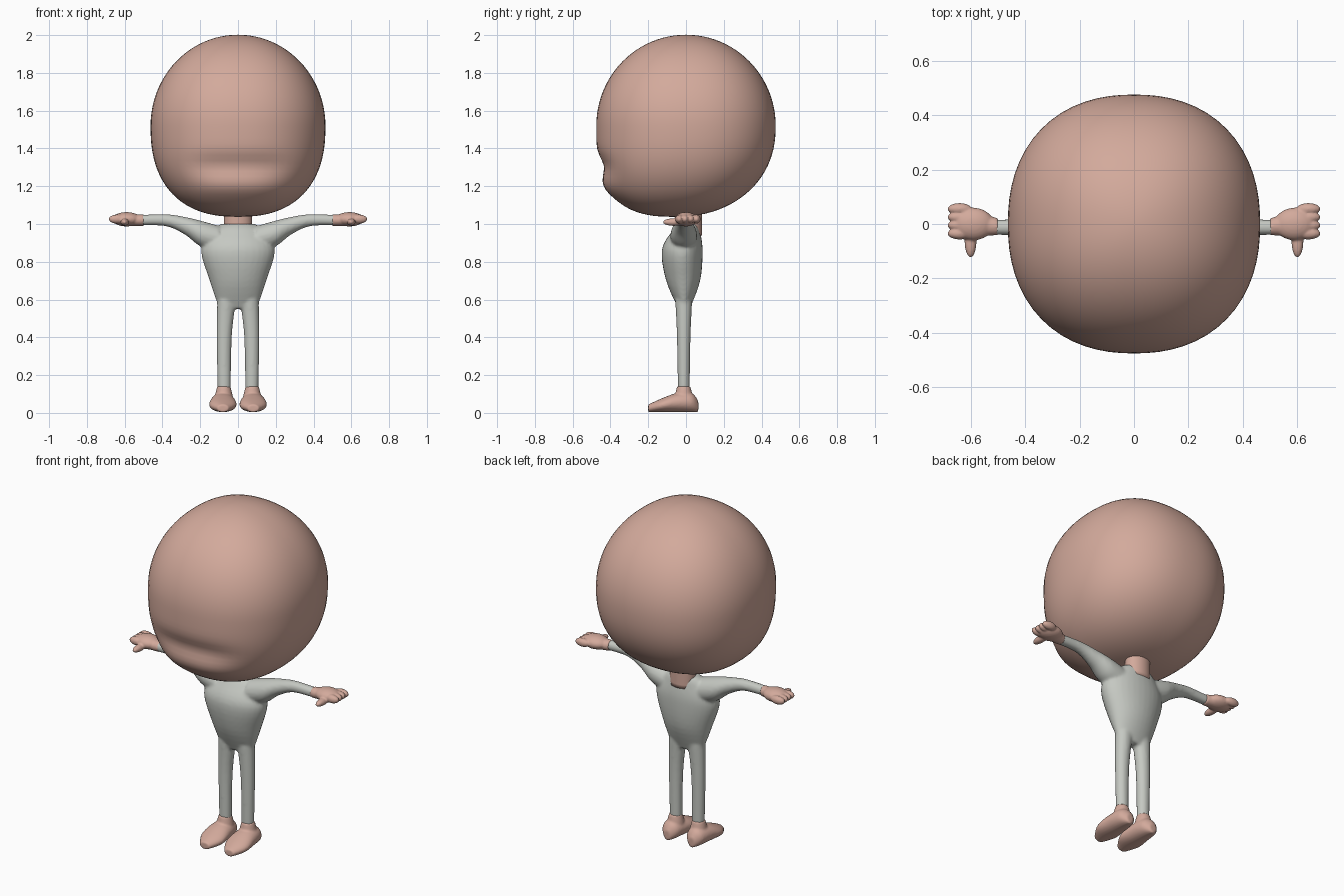
import bpy, bmesh, math
from mathutils import Matrix, Vector

if "Cube" in bpy.data.objects:
    bpy.data.objects.remove(bpy.data.objects["Cube"], do_unlink=True)


def make_material(name, red, green, blue):
    material = bpy.data.materials.new(name)
    material.use_nodes = True
    colour = (red, green, blue, 1)
    material.diffuse_color = colour
    material.node_tree.nodes["Principled BSDF"].inputs["Base Color"].default_value = colour
    return material


skin = make_material("skin pink", 0.65, 0.4, 0.33)
cloth = make_material("suit grey", 0.56, 0.58, 0.54)


def blend_rings(rings, steps=5):
    """Pass a smooth curve through every value of the given rings."""
    last = len(rings) - 1
    result = []
    for index in range(last):
        before, start = rings[max(index - 1, 0)], rings[index]
        end, after = rings[index + 1], rings[min(index + 2, last)]
        for step in range(steps):
            t = step / steps
            ease = t * t * (3 - 2 * t)
            leave, arrive = t * (1 - t) ** 2 / 2, t * t * (t - 1) / 2
            result.append([
                b + (c - b) * ease + (c - a) * leave + (d - b) * arrive
                for a, b, c, d in zip(before, start, end, after)])
    return result + [rings[last]]


def loft(bm, axis, rings, side=1, sides=32):
    """Rings hold a centre x, y, z and two radii across the axis."""
    across = [Vector(v) for v in Matrix.Identity(3)]
    del across["xyz".index(axis)]
    loops = []
    for x, y, z, wide, deep in blend_rings(rings):
        loop = []
        for corner in range(sides):
            angle = math.tau * corner / sides
            point = Vector((x, y, z))
            point += across[0] * wide * math.cos(angle) + across[1] * deep * math.sin(angle)
            point.x *= side
            loop.append(bm.verts.new(point))
        loops.append(loop)
    for lower, upper in zip(loops, loops[1:]):
        for a in range(sides):
            b = (a + 1) % sides
            bm.faces.new((lower[a], lower[b], upper[b], upper[a]))
    bm.faces.new(loops[0])
    bm.faces.new(loops[-1])


def ball(bm, centre, radii, side=1):
    """Add an ellipsoid, placed on the chosen side."""
    x, y, z = centre
    place = Matrix.Translation((x * side, y, z)) @ Matrix.Diagonal((*radii, 1))
    bmesh.ops.create_uvsphere(bm, u_segments=24, v_segments=16, radius=1, matrix=place)


def finish(bm, name, material, voxel=None):
    bmesh.ops.recalc_face_normals(bm, faces=bm.faces)
    for face in bm.faces:
        face.smooth = True
    mesh = bpy.data.meshes.new(name)
    bm.to_mesh(mesh)
    bm.free()
    mesh.materials.append(material)
    part = bpy.data.objects.new(name, mesh)
    bpy.context.collection.objects.link(part)
    # Fuse overlapping pieces into one soft skin
    if voxel:
        fuse = part.modifiers.new("fuse", "REMESH")
        fuse.mode = "VOXEL"
        fuse.voxel_size = voxel
        fuse.use_smooth_shade = True
        soften = part.modifiers.new("soften", "SMOOTH")
        soften.iterations = 4


# Head: a round dome above, a boxier jaw pushed forward below
bm = bmesh.new()
bmesh.ops.create_uvsphere(bm, u_segments=64, v_segments=48, radius=1)
for vert in bm.verts:
    x, y, height = vert.co
    jaw = max(-height, 0)
    power = 2.4 if jaw else 2
    ring = max(1 - abs(height) ** power, 0) ** (1 / power)
    square = (abs(x) ** 2.25 + abs(y) ** 2.25) ** (1 / 2.25)
    spread = ring / max(square, 0.001)
    vert.co = (x * spread * 0.463, y * spread * 0.475 - 0.07 * jaw ** 2, 1.52 + height * 0.482)
    # Dent above the muzzle and a slight bulge on it
    if vert.co.y < -0.1:
        centred = math.exp(-(vert.co.x * 4) ** 4)
        dent = math.exp(-((vert.co.z - 1.31) * 18) ** 2)
        bulge = math.exp(-((vert.co.z - 1.19) * 18) ** 2)
        vert.co.y += centred * (0.025 * dent - 0.015 * bulge)
finish(bm, "head", skin)

# Neck
bm = bmesh.new()
loft(bm, "z", [(0, 0.03, z, 0.074, 0.056) for z in (0.94, 1.08)])
finish(bm, "neck", skin)

# Suit: torso, sleeves and trouser legs
bm = bmesh.new()
hips = (0, -0.01, 0.55, 0.1, 0.03)
belly = (0, -0.015, 0.7, 0.15, 0.09)
chest = (0, -0.02, 0.86, 0.195, 0.108)
shoulders = (0, 0, 0.96, 0.14, 0.075)
collar = (0, 0.015, 1, 0.09, 0.05)
loft(bm, "z", [hips, belly, chest, shoulders, collar])
sleeve = [(0.1, 0.92, 0.07), (0.2, 0.95, 0.068), (0.28, 0.99, 0.047),
          (0.38, 1.02, 0.032), (0.52, 1.02, 0.028)]
trouser = [(0.073, 0.12, 0.035), (0.073, 0.4, 0.04), (0.06, 0.6, 0.05)]
for side in (1, -1):
    loft(bm, "x", [(x, -0.012, z, r, r) for x, z, r in sleeve], side)
    loft(bm, "z", [(x, -0.012, z, r, r * 0.9) for x, z, r in trouser], side)
finish(bm, "suit", cloth, voxel=0.009)

# Foot sections from toe to heel, each resting on the sole
foot = [(-0.2, 0.03, 0.02), (-0.13, 0.07, 0.036), (-0.05, 0.067, 0.05),
        (0.03, 0.052, 0.05), (0.065, 0.02, 0.03)]
ankle = [(0.04, 0.055), (0.1, 0.045), (0.14, 0.035)]

for side, label in ((1, "left"), (-1, "right")):
    # Hand: wrist, palm, four stubby fingers and a thumb
    bm = bmesh.new()
    loft(bm, "x", [(0.5, -0.01, 1.02, 0.031, 0.03), (0.58, 0, 1.02, 0.045, 0.032)], side)
    ball(bm, (0.59, 0, 1.025), (0.075, 0.06, 0.038), side)
    for finger in range(4):
        ball(bm, (0.64, finger * 0.03 - 0.035, 1.026), (0.045, 0.022, 0.024), side)
    ball(bm, (0.6, -0.065, 1.01), (0.022, 0.058, 0.02), side)
    finish(bm, label + "_hand", skin, voxel=0.005)

    # Foot with its ankle
    bm = bmesh.new()
    loft(bm, "y", [(0.08, y, tall + 0.004, wide, tall) for y, wide, tall in foot], side)
    loft(bm, "z", [(0.075, -0.012, z, r, r) for z, r in ankle], side)
    finish(bm, label + "_foot", skin, voxel=0.006)
